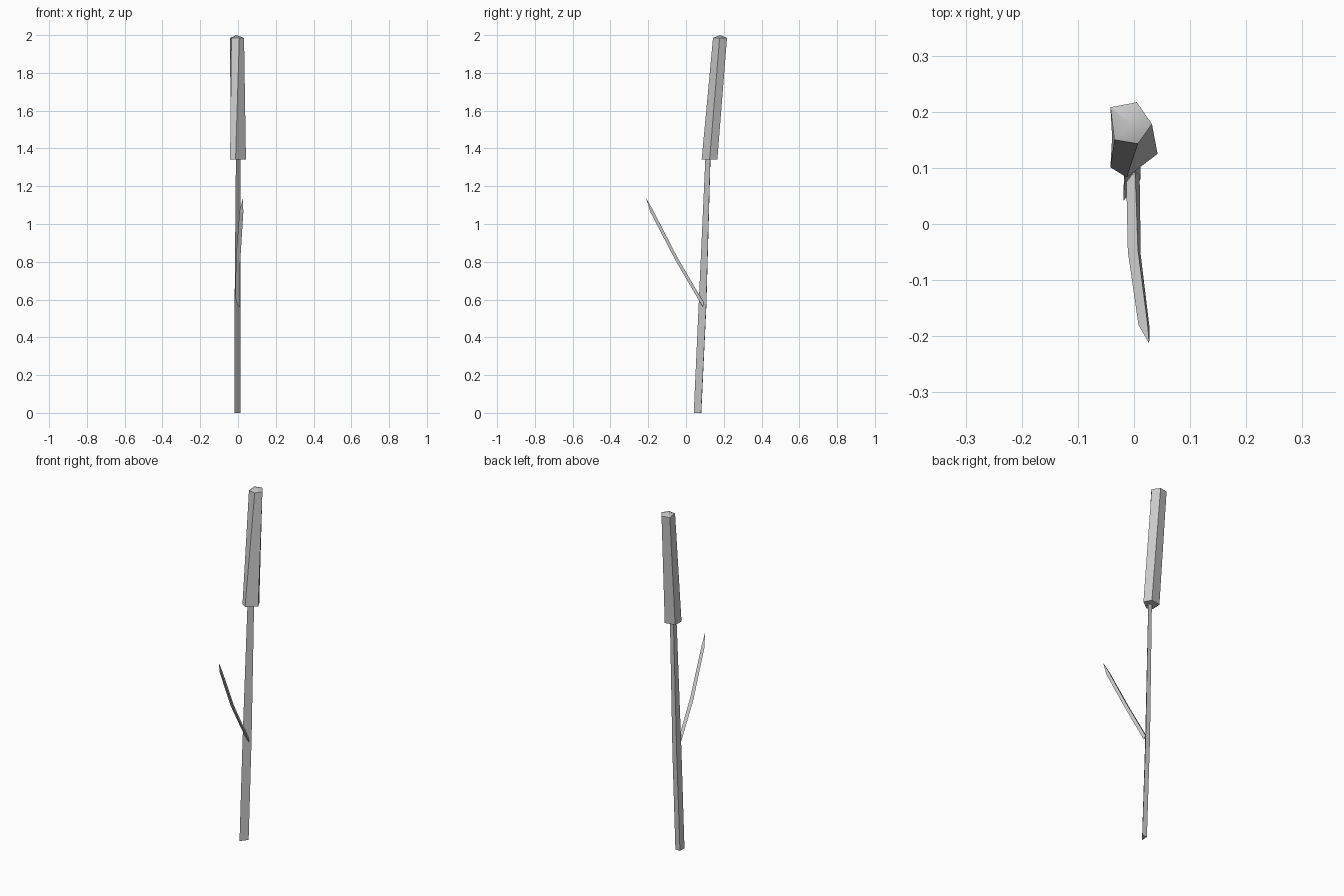
import bpy
import math

if "Cube" in bpy.data.objects:
    bpy.data.objects.remove(bpy.data.objects["Cube"])


def loft(name, rings, tip=None, smooth=False):
    """Skin matching counter-clockwise rings; close the end flat or to a tip."""
    n = len(rings[0])
    verts = [p for ring in rings for p in ring]
    faces = [tuple(reversed(range(n)))]
    for r in range(len(rings) - 1):
        a, b = r * n, (r + 1) * n
        for i in range(n):
            j = (i + 1) % n
            faces.append((a + i, a + j, b + j, b + i))
    last = (len(rings) - 1) * n
    if tip:
        verts.append(tip)
        faces += [(last + i, last + (i + 1) % n, len(verts) - 1) for i in range(n)]
    else:
        faces.append(tuple(range(last, last + n)))
    mesh = bpy.data.meshes.new(name)
    mesh.from_pydata(verts, [], faces)
    obj = bpy.data.objects.new(name, mesh)
    bpy.context.collection.objects.link(obj)
    if smooth:
        bpy.context.view_layer.objects.active = obj
        obj.select_set(True)
        bpy.ops.object.shade_smooth_by_angle(angle=math.radians(30))
        obj.select_set(False)
    return obj


def level(points, z):
    return [(x, y, z) for x, y in points]


# Leaning three-sided stem
loft("stem", [
    level([(-0.019, 0.041), (0.012, 0.080), (-0.018, 0.081)], 0.0),
    level([(-0.018, 0.067), (0.012, 0.107), (-0.016, 0.108)], 0.57),
    level([(-0.011, 0.103), (0.013, 0.129), (-0.010, 0.130)], 1.36),
])

# Five-sided seed head with a low pointed cap
loft("seed_head", [
    level([(-0.042, 0.101), (-0.013, 0.083), (0.042, 0.125),
           (0.020, 0.166), (-0.039, 0.155)], 1.342),
    level([(-0.035, 0.150), (0.007, 0.143), (0.032, 0.178),
           (0.005, 0.217), (-0.042, 0.208)], 1.985),
], tip=(-0.008, 0.180, 2.0), smooth=True)

# Thin three-sided leaf: upper left, lower right, upper right edges
loft("leaf", [
    [(-0.014, 0.090, 0.580), (0.010, 0.088, 0.562), (0.002, 0.094, 0.584)],
    [(-0.011, -0.049, 0.816), (0.012, -0.055, 0.806), (0.007, -0.046, 0.824)],
    [(0.008, -0.180, 1.070), (0.028, -0.187, 1.060), (0.024, -0.177, 1.078)],
], tip=(0.027, -0.213, 1.14))
